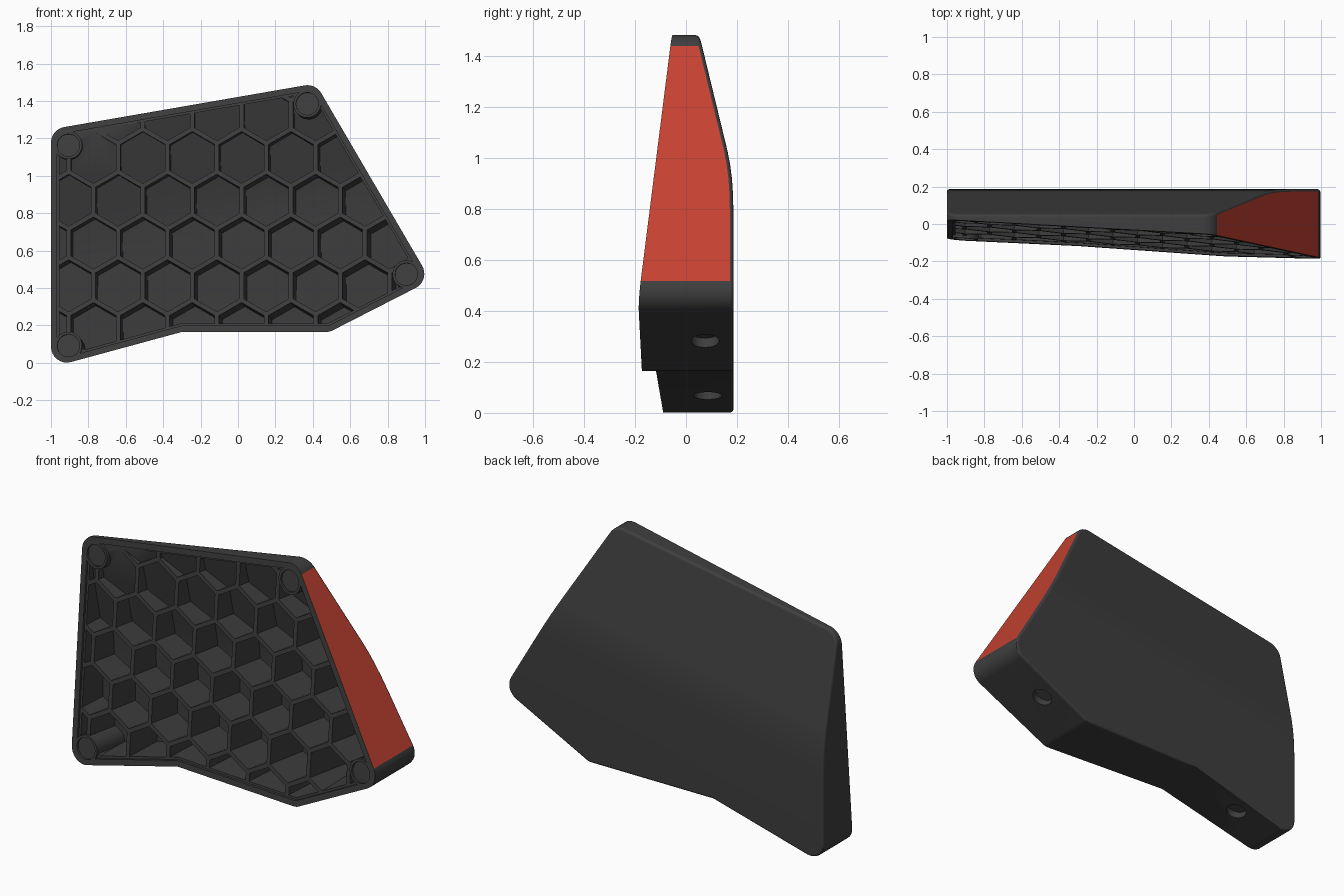
import bpy, bmesh, math
from mathutils import Vector, Matrix

if "Cube" in bpy.data.objects:
    bpy.data.objects.remove(bpy.data.objects["Cube"])

Y = Vector((0, 1, 0))
# Outline corners in x, z with their rounding radii
CORNERS = [(-1, -.025, .085), (-.30, .165, 0), (.49, .165, .08),
           (1.03, .441, .085), (.415, 1.493, .085), (-1, 1.248, .085)]
# Tilted front plane y = A + B x + C z
A, B, C = -.153, -.0702, .0853
FRONT = Vector((B, -1, C)).normalized()
# Back profile: distance below the top edge, y
BACK = [(0, .051), (.50, .163), (.56, .1735), (.62, .1806),
        (.69, .1849), (.78, .1865), (2, .1865)]
SLOPE = math.atan(.173)
DOWN = Vector((math.sin(SLOPE), 0, -math.cos(SLOPE)))
TOP = Vector((0, 0, 1.421))
POSTS = [(-.907, 1.163), (.37, 1.385), (.90, .474), (-.907, .092)]


def material(name, color):
    m = bpy.data.materials.new(name)
    m.diffuse_color = (*color, 1)
    m.use_nodes = True
    m.node_tree.nodes["Principled BSDF"].inputs["Base Color"].default_value = m.diffuse_color
    return m


def outline(inset=0):
    """Rounded outline, moved inwards by inset."""
    pts = [Vector(c[:2]) for c in CORNERS]
    n = len(pts)
    sharp = []
    for i, p in enumerate(pts):
        a, b = (p - pts[i - 1]).normalized(), (pts[(i + 1) % n] - p).normalized()
        na, nb = Vector((-a.y, a.x)), Vector((-b.y, b.x))
        sharp.append(p + (na + nb) * inset / (1 + na.dot(nb)))
    out = []
    for i, p in enumerate(sharp):
        r = max(CORNERS[i][2] - inset, .012) if CORNERS[i][2] else 0
        if not r:
            out.append(p)
            continue
        a, b = (sharp[i - 1] - p).normalized(), (sharp[(i + 1) % n] - p).normalized()
        half = a.angle(b) / 2
        centre = p + (a + b).normalized() * r / math.sin(half)
        s, e = p + a * r / math.tan(half) - centre, p + b * r / math.tan(half) - centre
        turn = math.pi - 2 * half
        for k in range(9):
            t = k / 8
            v = (s * math.sin((1 - t) * turn) + e * math.sin(t * turn)) / math.sin(turn)
            out.append(centre + v)
    return out


def prism(bm, base, offset):
    """Closed prism from a loop of points, swept by a vector."""
    lo = [bm.verts.new(p) for p in base]
    hi = [bm.verts.new(p + offset) for p in base]
    bm.faces.new(lo)
    bm.faces.new(hi[::-1])
    for i in range(len(lo)):
        j = (i + 1) % len(lo)
        bm.faces.new((lo[j], lo[i], hi[i], hi[j]))


def clip(bm, point, normal):
    """Cut off everything on the normal's side and close the cut."""
    res = bmesh.ops.bisect_plane(bm, geom=bm.verts[:] + bm.edges[:] + bm.faces[:],
                                 plane_co=point, plane_no=normal, clear_outer=True)
    edges = [g for g in res['geom_cut']
             if isinstance(g, bmesh.types.BMEdge) and len(g.link_faces) == 1]
    if edges:
        bmesh.ops.edgeloop_fill(bm, edges=edges)


def clip_back(bm, shift=0):
    segments = list(zip(BACK, BACK[1:]))
    for (d0, y0), (d1, y1) in reversed(segments):
        clip(bm, TOP + DOWN * d0 + Y * (y0 - shift),
             (Y * (d1 - d0) - DOWN * (y1 - y0)).normalized())


def slab(inset):
    bm = bmesh.new()
    prism(bm, [Vector((p.x, -.5, p.y)) for p in outline(inset)], Y)
    bmesh.ops.recalc_face_normals(bm, faces=bm.faces[:])
    return bm


def finish(bm, name):
    bmesh.ops.recalc_face_normals(bm, faces=bm.faces[:])
    me = bpy.data.meshes.new(name)
    bm.to_mesh(me)
    bm.free()
    ob = bpy.data.objects.new(name, me)
    bpy.context.collection.objects.link(ob)
    return ob


def boolean(target, cutter, op):
    m = target.modifiers.new(op, 'BOOLEAN')
    m.operation, m.object, m.solver = op, cutter, 'EXACT'
    bpy.context.view_layer.objects.active = target
    bpy.ops.object.modifier_apply(modifier=m.name)
    bpy.data.objects.remove(cutter)


def on_front(x, z):
    return Vector((x, A + B * x + C * z, z))


def rods(name, items, sides=32):
    """Cylinders given as (centre, axis, radius, half length)."""
    bm = bmesh.new()
    for centre, axis, r, h in items:
        rot = axis.to_track_quat('Z', 'Y').to_matrix().to_4x4()
        bmesh.ops.create_cone(bm, cap_ends=True, segments=sides, radius1=r, radius2=r,
                              depth=2 * h, matrix=Matrix.Translation(centre) @ rot)
    return finish(bm, name)


# Solid body with the sloped front, folded back and red right side
bm = slab(0)
clip_back(bm)
clip(bm, on_front(0, 0), FRONT)
bmesh.ops.recalc_face_normals(bm, faces=bm.faces[:])
red_dir = Vector((1.052, 0, .615)).normalized()
for f in bm.faces:
    f.material_index = 1 if f.normal.dot(red_dir) > .9995 else 0
rim = [e for e in bm.edges if len(e.link_faces) == 2 and
       sorted(f.normal.y > .5 for f in e.link_faces) == [False, True]]
bmesh.ops.bevel(bm, geom=rim, offset=.014, segments=3, profile=.5,
                affect='EDGES', material=0)
body = finish(bm, "wedge_body")
body.data.materials.append(material("dark grey", (.048, .048, .048)))
body.data.materials.append(material("red", (.56, .055, .032)))

# Honeycomb pockets, sunk square to the front plane
pitch, rib = .264, .024
R = (pitch - rib) / math.sqrt(3)
bm = bmesh.new()
for row in range(-1, 7):
    for col in range(-1, 9):
        x = -1.038 + pitch * (col + (0 if row % 2 else .5))
        z = 1.099 - pitch * math.sqrt(.75) * (row - 1)
        ring = []
        for k in range(6):
            a = math.radians(30 + 60 * k)
            ring.append(on_front(x + R * math.cos(a), z + R * math.sin(a)) + FRONT * .05)
        prism(bm, ring, FRONT * -.5)
pockets = finish(bm, "pockets")
bm = slab(.045)
clip_back(bm, .045)
boolean(pockets, finish(bm, "pocket_limit"), 'INTERSECT')

# Shallow step inside the rim, with the corner posts left standing
bm = slab(.033)
clip(bm, on_front(0, 0) + Y * .014, -FRONT)
boolean(pockets, finish(bm, "rim_step"), 'UNION')
boolean(pockets, rods("posts", [(on_front(*p), FRONT, .074, .7) for p in POSTS]),
        'DIFFERENCE')
boolean(body, pockets, 'DIFFERENCE')

# Round seats in the posts
boolean(body, rods("post_seats", [(on_front(*p), FRONT, .06, .012) for p in POSTS]),
        'DIFFERENCE')

# Two blind holes in the underside
holes = []
for x, z, y, i in ((-.66, .0675, .085, 0), (.72, .2825, .075, 2)):
    dx, dz = (CORNERS[i + 1][k] - CORNERS[i][k] for k in (0, 1))
    holes.append((Vector((x, y, z)), Vector((dz, 0, -dx)).normalized(), .055, .04))
boolean(body, rods("holes", holes), 'DIFFERENCE')

# Smooth rounded corners, crisp edges
bpy.ops.object.select_all(action='DESELECT')
body.select_set(True)
bpy.context.view_layer.objects.active = body
bpy.ops.object.shade_smooth_by_angle(angle=math.radians(30))
wn = body.modifiers.new("flat_normals", 'WEIGHTED_NORMAL')
wn.keep_sharp = True
